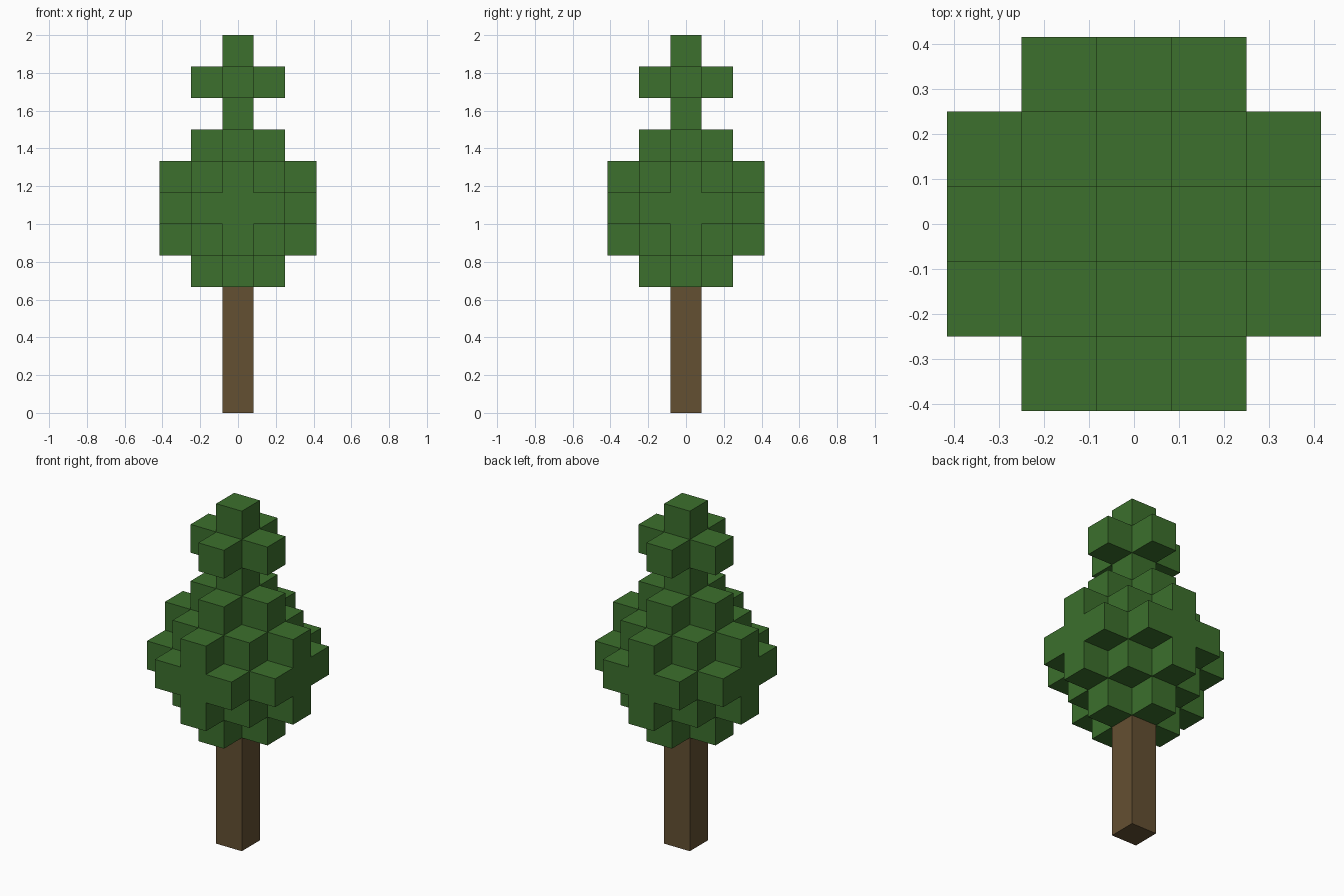
import bpy
import bmesh
from mathutils import Vector

if "Cube" in bpy.data.objects:
    bpy.data.objects.remove(bpy.data.objects["Cube"], do_unlink=True)

CELL = 2 / 12        # the tree is twelve blocks tall
TRUNK_BLOCKS = 4


def make_material(name, color):
    mat = bpy.data.materials.new(name)
    mat.use_nodes = True
    mat.diffuse_color = color
    mat.node_tree.nodes["Principled BSDF"].inputs["Base Color"].default_value = color
    return mat


def add_block_shape(name, cells, mat, hidden_by=()):
    """Outer skin of a set of blocks, with coplanar squares merged."""
    filled = set(cells) | set(hidden_by)
    bm = bmesh.new()
    for cell in cells:
        center = Vector(cell) + Vector((0, 0, 0.5))
        for axis in range(3):
            for sign in (-1, 1):
                n = Vector((0, 0, 0))
                n[axis] = sign
                if tuple(int(c) for c in Vector(cell) + n) in filled:
                    continue
                u = Vector((0, 0, 0))
                u[(axis + 1) % 3] = 0.5
                v = n.cross(u)
                corners = (-u - v, u - v, u + v, v - u)
                bm.faces.new([bm.verts.new((center + n / 2 + c) * CELL) for c in corners])
    bmesh.ops.remove_doubles(bm, verts=bm.verts, dist=0.001)
    bmesh.ops.dissolve_limit(bm, angle_limit=0.01, verts=bm.verts, edges=bm.edges)
    mesh = bpy.data.meshes.new(name)
    bm.to_mesh(mesh)
    bm.free()
    mesh.materials.append(mat)
    obj = bpy.data.objects.new(name, mesh)
    bpy.context.collection.objects.link(obj)
    return obj


leaf_green = make_material("leaf green", (0.045, 0.162, 0.026, 1))
bark_brown = make_material("bark brown", (0.127, 0.080, 0.032, 1))

# Trunk: a single column of blocks
trunk = [(0, 0, z) for z in range(TRUNK_BLOCKS)]
add_block_shape("trunk", trunk, bark_brown)

# Foliage: stepped diamond layers, from the bottom up
layer_reach = [1, 2, 3, 2, 1, 0, 1, 0]
foliage = [(x, y, TRUNK_BLOCKS + i)
           for i, reach in enumerate(layer_reach)
           for x in range(-2, 3)
           for y in range(-2, 3)
           if abs(x) + abs(y) <= reach]
add_block_shape("foliage", foliage, leaf_green, hidden_by=trunk)
